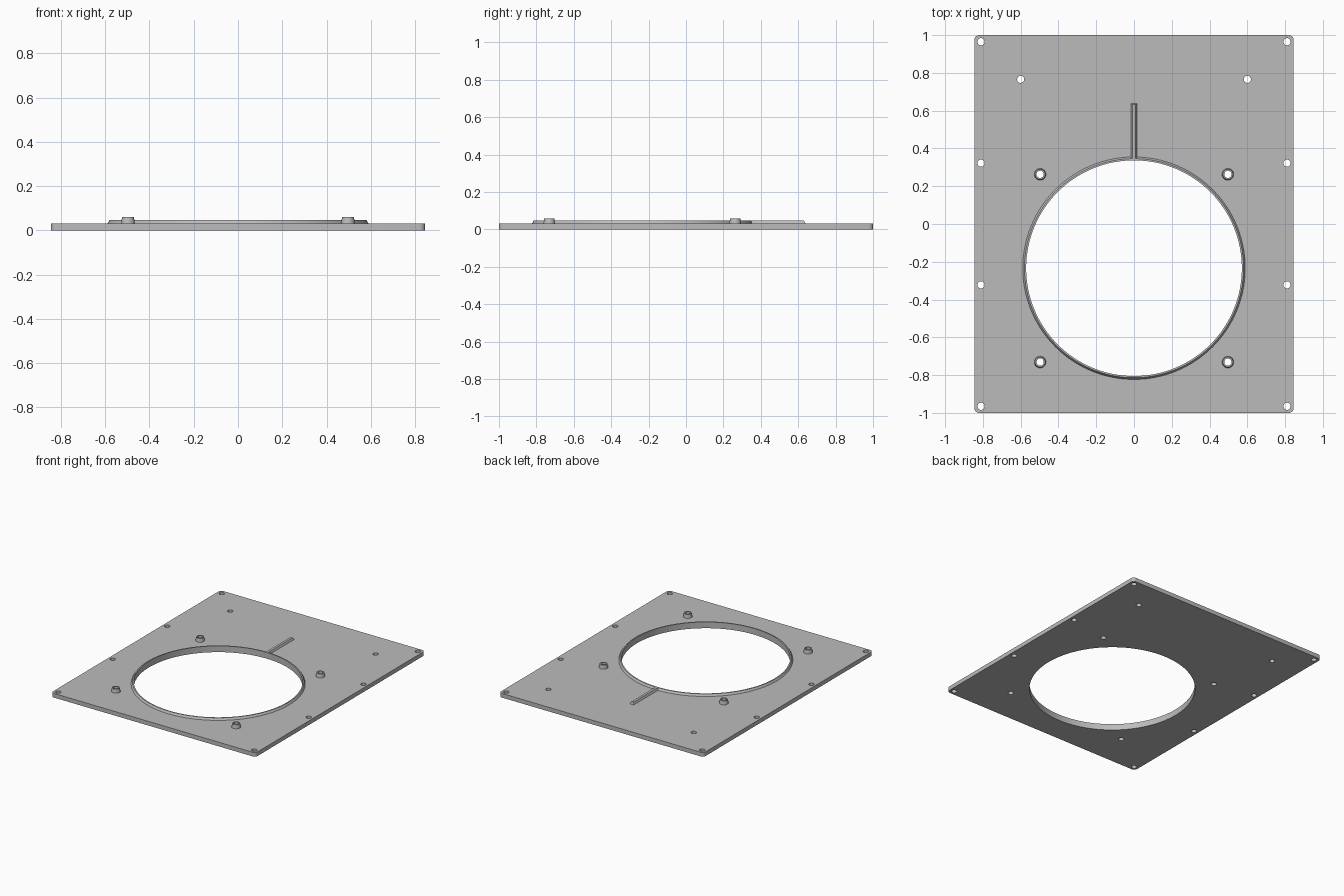
import bpy
import bmesh
from math import cos, sin, pi

cube = bpy.data.objects.get("Cube")
if cube:
    bpy.data.objects.remove(cube, do_unlink=True)

PLATE_TOP, RIM_TOP, BOSS_TOP = 0.031, 0.046, 0.059
HALF_X, HALF_Y, CORNER = 0.845, 1.0, 0.025
OPENING_Y, OPENING_R = -0.234, 0.571
BOSS_OFFSET = 0.497
HOLE_R = 0.019

grey = bpy.data.materials.new("light grey")
grey.use_nodes = True
colour = (0.5, 0.5, 0.5, 1)
grey.diffuse_color = colour
grey.node_tree.nodes["Principled BSDF"].inputs["Base Color"].default_value = colour


def finish(obj):
    obj.data.materials.clear()
    obj.data.materials.append(grey)
    bpy.ops.object.select_all(action='DESELECT')
    obj.select_set(True)
    bpy.context.view_layer.objects.active = obj
    bpy.ops.object.shade_smooth_by_angle()


def circle(x, y, r, n):
    return [(x + r * cos(2 * pi * i / n), y + r * sin(2 * pi * i / n)) for i in range(n)]


def mesh_object(name, bm):
    bmesh.ops.recalc_face_normals(bm, faces=bm.faces[:])
    mesh = bpy.data.meshes.new(name)
    bm.to_mesh(mesh)
    bm.free()
    obj = bpy.data.objects.new(name, mesh)
    bpy.context.collection.objects.link(obj)
    finish(obj)


def lathe(name, x, y, profile, n):
    """Closed (radius, height) profile turned about a vertical axis."""
    bm = bmesh.new()
    rings = [[bm.verts.new((px, py, z)) for px, py in circle(x, y, r, n)] for r, z in profile]
    for a, b in zip(rings, rings[1:] + rings[:1]):
        for i in range(n):
            j = (i + 1) % n
            bm.faces.new((a[i], a[j], b[j], b[i]))
    mesh_object(name, bm)


# Plate: rounded outline with round holes, filled and extruded
outline = []
for k, (sx, sy) in enumerate([(1, 1), (-1, 1), (-1, -1), (1, -1)]):
    for i in range(9):
        a = (k + i / 8) * pi / 2
        outline.append((sx * (HALF_X - CORNER) + CORNER * cos(a),
                        sy * (HALF_Y - CORNER) + CORNER * sin(a)))

bosses = [(sx * BOSS_OFFSET, OPENING_Y + sy * BOSS_OFFSET) for sx in (-1, 1) for sy in (-1, 1)]
screws = [(s * 0.81, y) for s in (-1, 1) for y in (-0.965, -0.322, 0.322, 0.965)]
screws += [(s * 0.6, 0.766) for s in (-1, 1)]

loops = [outline, circle(0, OPENING_Y, OPENING_R + 0.005, 128)]
loops += [circle(x, y, HOLE_R, 24) for x, y in screws]
loops += [circle(x, y, HOLE_R + 0.004, 24) for x, y in bosses]

curve = bpy.data.curves.new("plate_outline", 'CURVE')
curve.dimensions = '2D'
curve.fill_mode = 'BOTH'
curve.extrude = PLATE_TOP / 2
for pts in loops:
    spline = curve.splines.new('POLY')
    spline.points.add(len(pts) - 1)
    for p, (x, y) in zip(spline.points, pts):
        p.co = (x, y, 0, 1)
    spline.use_cyclic_u = True
source = bpy.data.objects.new("plate_outline", curve)
bpy.context.collection.objects.link(source)
bpy.context.view_layer.update()
evaluated = source.evaluated_get(bpy.context.evaluated_depsgraph_get())
bm = bmesh.new()
bm.from_mesh(evaluated.to_mesh())
evaluated.to_mesh_clear()
bpy.data.objects.remove(source, do_unlink=True)
bmesh.ops.remove_doubles(bm, verts=bm.verts[:], dist=0.0001)
bmesh.ops.translate(bm, verts=bm.verts[:], vec=(0, 0, PLATE_TOP / 2))
mesh_object("plate", bm)

# Raised rim lining the large opening, sloped on the outside
lathe("opening_rim", 0, OPENING_Y,
      [(OPENING_R, 0), (OPENING_R, RIM_TOP), (OPENING_R + 0.009, RIM_TOP),
       (OPENING_R + 0.018, PLATE_TOP), (OPENING_R + 0.005, PLATE_TOP - 0.004),
       (OPENING_R + 0.005, 0)], 128)

# Hollow mounting bosses
for i, (x, y) in enumerate(bosses):
    lathe(f"boss_{i + 1}", x, y,
          [(HOLE_R, 0), (HOLE_R, BOSS_TOP), (0.027, BOSS_TOP), (0.031, PLATE_TOP),
           (HOLE_R + 0.004, PLATE_TOP - 0.004), (HOLE_R + 0.004, 0)], 32)

# Tapered rib running back from the rim
bm = bmesh.new()
rib = bmesh.ops.create_cube(bm, size=1)["verts"]
for v in rib:
    top = v.co.z > 0
    v.co.x = (0.009 if top else 0.017) * (1 if v.co.x > 0 else -1)
    v.co.y = (0.632 if top else 0.64) if v.co.y > 0 else OPENING_Y + OPENING_R + 0.006
    v.co.z = RIM_TOP if top else PLATE_TOP - 0.002
mesh_object("rib", bm)
